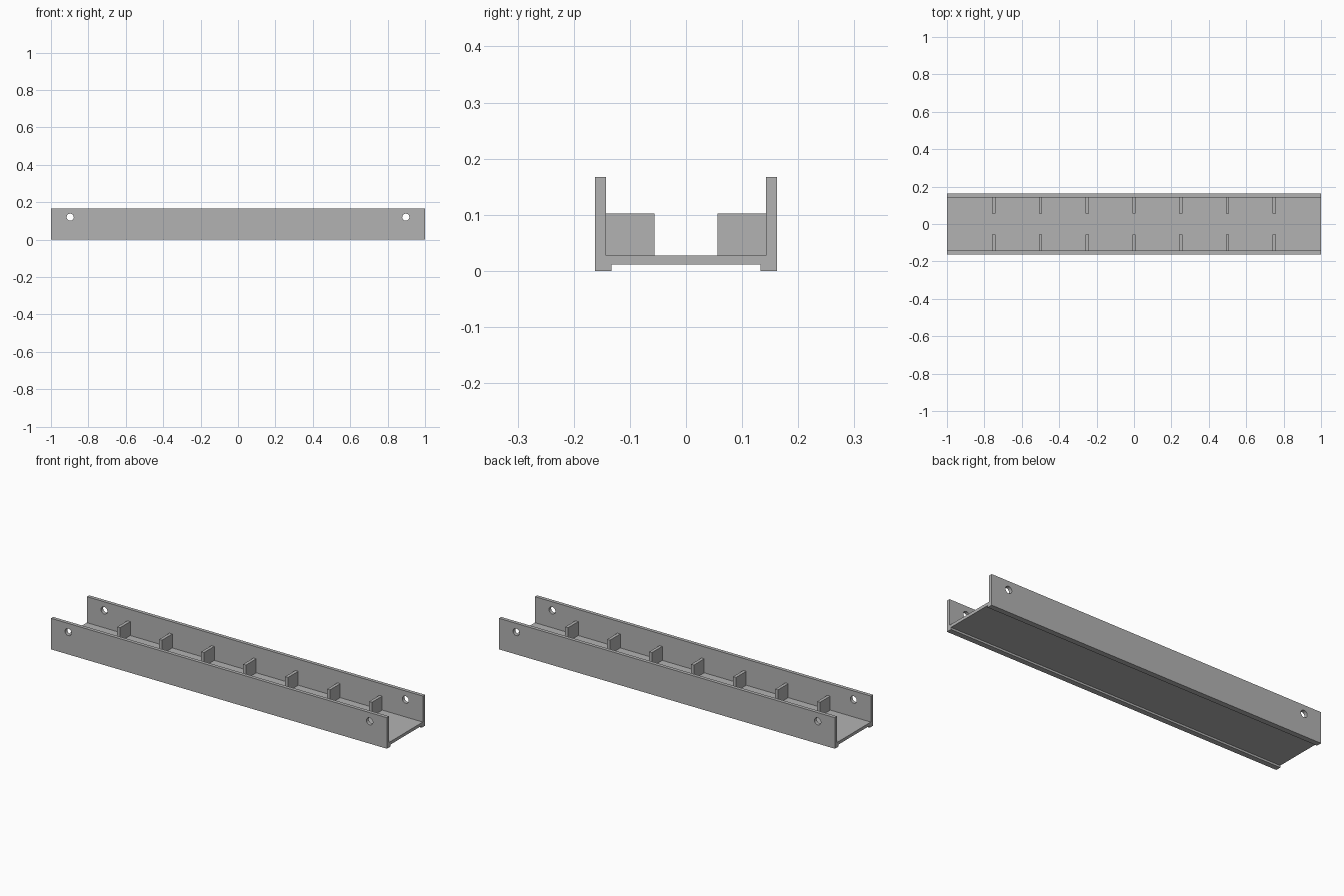
import bpy, bmesh, math
from mathutils import Matrix

if "Cube" in bpy.data.objects:
    bpy.data.objects.remove(bpy.data.objects["Cube"])

grey = bpy.data.materials.new("plain_grey")
grey.diffuse_color = (0.45, 0.45, 0.45, 1)
grey.use_nodes = True
grey.node_tree.nodes["Principled BSDF"].inputs["Base Color"].default_value = grey.diffuse_color


def make_object(name, bm):
    bmesh.ops.recalc_face_normals(bm, faces=bm.faces)
    mesh = bpy.data.meshes.new(name)
    bm.to_mesh(mesh)
    bm.free()
    mesh.materials.append(grey)
    obj = bpy.data.objects.new(name, mesh)
    bpy.context.collection.objects.link(obj)
    return obj


# Channel: half of the cross-section (y, z), mirrored and extruded along x
half = [(0.133, 0.011), (0.133, 0), (0.162, 0),
        (0.162, 0.167), (0.143, 0.167), (0.143, 0.027)]
profile = half + [(-y, z) for y, z in reversed(half)]
bm = bmesh.new()
end = bm.faces.new([bm.verts.new((-1, y, z)) for y, z in profile])
grown = bmesh.ops.extrude_face_region(bm, geom=[end], use_keep_orig=True)
bmesh.ops.translate(bm, vec=(2, 0, 0),
                    verts=[g for g in grown["geom"] if isinstance(g, bmesh.types.BMVert)])
channel = make_object("channel", bm)

# Mounting holes near both ends, through both walls
bm = bmesh.new()
for x in (-0.897, 0.897):
    bmesh.ops.create_cone(bm, cap_ends=True, segments=32, radius1=0.019, radius2=0.019,
                          depth=0.5, matrix=Matrix.Translation((x, 0, 0.12))
                          @ Matrix.Rotation(math.pi / 2, 4, "X"))
cutter = make_object("hole_cutter", bm)
cutter.hide_render = True
cutter.hide_set(True)
cut = channel.modifiers.new("holes", "BOOLEAN")
cut.operation = "DIFFERENCE"
cut.solver = "EXACT"
cut.object = cutter

# Seven pairs of upright ribs along the inner walls
y0, y1, z0, z1 = 0.056, 0.143, 0.027, 0.102
for side, label in ((-1, "front"), (1, "back")):
    for i in range(7):
        bm = bmesh.new()
        place = (Matrix.Translation(((i - 3) * 0.25, side * (y0 + y1) / 2, (z0 + z1) / 2))
                 @ Matrix.Diagonal((0.017, y1 - y0, z1 - z0, 1)))
        bmesh.ops.create_cube(bm, size=1, matrix=place)
        make_object(f"{label}_rib_{i + 1}", bm)
